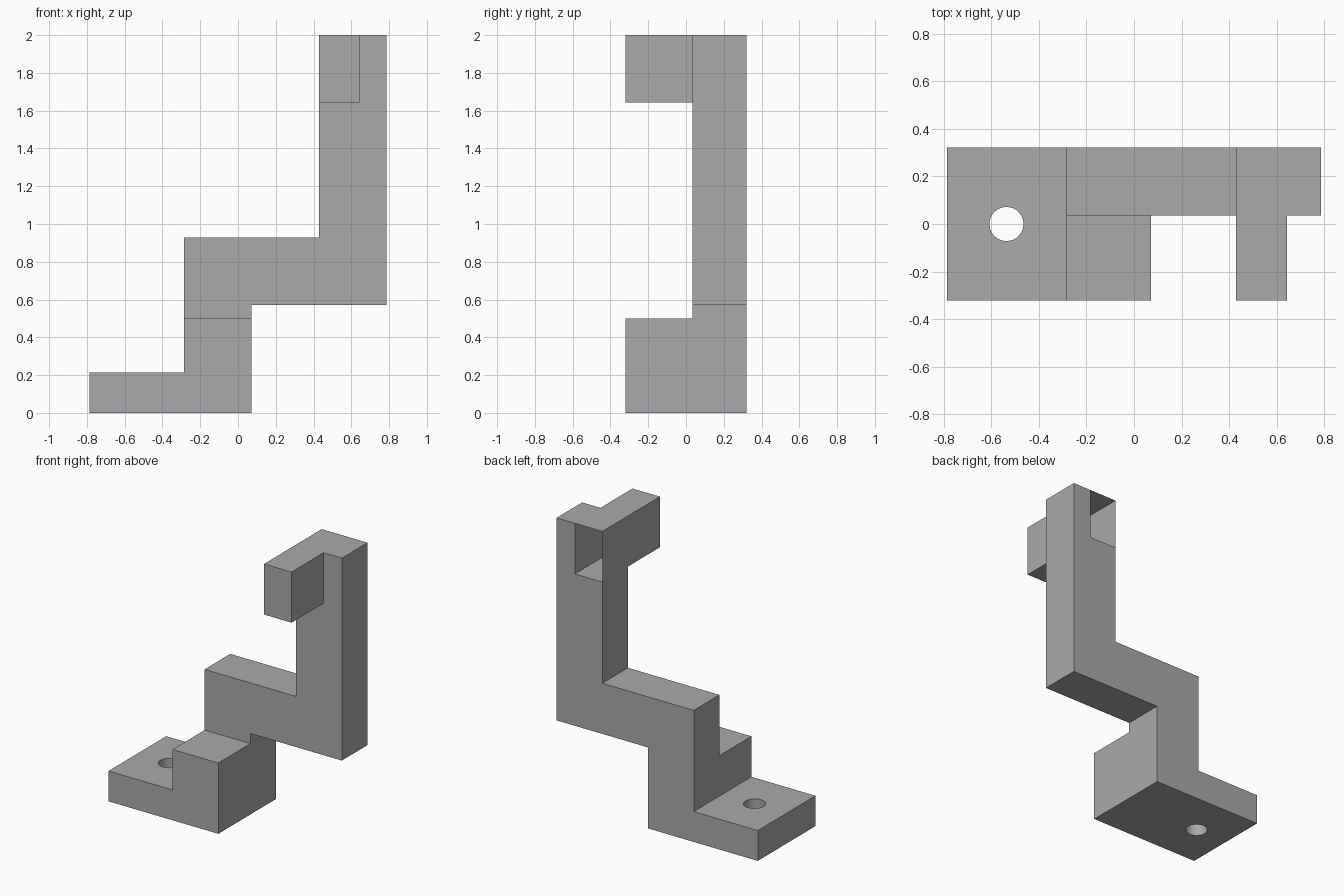
import bpy
import bmesh

if "Cube" in bpy.data.objects:
    bpy.data.objects.remove(bpy.data.objects["Cube"], do_unlink=True)

U = 1 / 14                      # design grid step
BACK, FRONT, MID = 4.5, -4.5, 0.5   # depth planes in grid steps

grey = bpy.data.materials.new("plain grey")
grey.use_nodes = True
colour = (0.4, 0.4, 0.4, 1)
grey.diffuse_color = colour
grey.node_tree.nodes["Principled BSDF"].inputs["Base Color"].default_value = colour


def extrude_profile(name, points, y0, y1, drop=None):
    """Extrude an x-z outline along y; drop(face) picks faces to leave open."""
    bm = bmesh.new()
    face = bm.faces.new([bm.verts.new((x * U, y0 * U, z * U)) for x, z in points])
    new = bmesh.ops.extrude_face_region(bm, geom=[face])["geom"]
    verts = [g for g in new if isinstance(g, bmesh.types.BMVert)]
    bmesh.ops.translate(bm, verts=verts, vec=(0, (y1 - y0) * U, 0))
    bmesh.ops.recalc_face_normals(bm, faces=bm.faces)
    if drop:
        gone = [f for f in bm.faces if drop(f.calc_center_median() / U)]
        bmesh.ops.delete(bm, geom=gone, context="FACES")
    mesh = bpy.data.meshes.new(name)
    bm.to_mesh(mesh)
    bm.free()
    mesh.materials.append(grey)
    obj = bpy.data.objects.new(name, mesh)
    bpy.context.collection.objects.link(obj)
    return obj


# Stepped foot with a mounting plate
foot = extrude_profile("stepped_foot",
                       [(-11, 0), (1, 0), (1, 7), (-4, 7), (-4, 3), (-11, 3)],
                       FRONT, BACK)

# Crank and upright, with a corner left out for the hollow arm
arm_wall = lambda c: (abs(c.x - 9) < 0.01 and c.z > 23) or \
                     (abs(c.z - 23) < 0.01 and c.x < 9)
extrude_profile("crank_and_upright",
                [(-4, 7), (1, 7), (1, 8), (11, 8), (11, 28), (9, 28),
                 (9, 23), (6, 23), (6, 13), (-4, 13)],
                MID, BACK, arm_wall)

# Hollow arm, open at the back
extrude_profile("hollow_arm", [(6, 23), (9, 23), (9, 28), (6, 28)],
                FRONT, BACK, lambda c: c.y > BACK - 0.01)

# Bolt hole through the mounting plate
bpy.ops.mesh.primitive_cylinder_add(vertices=48, radius=U, depth=8 * U,
                                    location=(-7.5 * U, 0, 1.5 * U))
cutter = bpy.context.object
cutter.name = "bolt_hole_cutter"
cutter.data.materials.append(grey)
cutter.hide_render = True
cutter.hide_set(True)
cut = foot.modifiers.new("bolt_hole", "BOOLEAN")
cut.operation = "DIFFERENCE"
cut.solver = "EXACT"
cut.object = cutter

# Apply the cut and remove the helper
bpy.ops.object.select_all(action="DESELECT")
foot.select_set(True)
bpy.context.view_layer.objects.active = foot
bpy.ops.object.modifier_apply(modifier=cut.name)
bpy.data.objects.remove(cutter, do_unlink=True)
bpy.ops.object.shade_smooth_by_angle()
